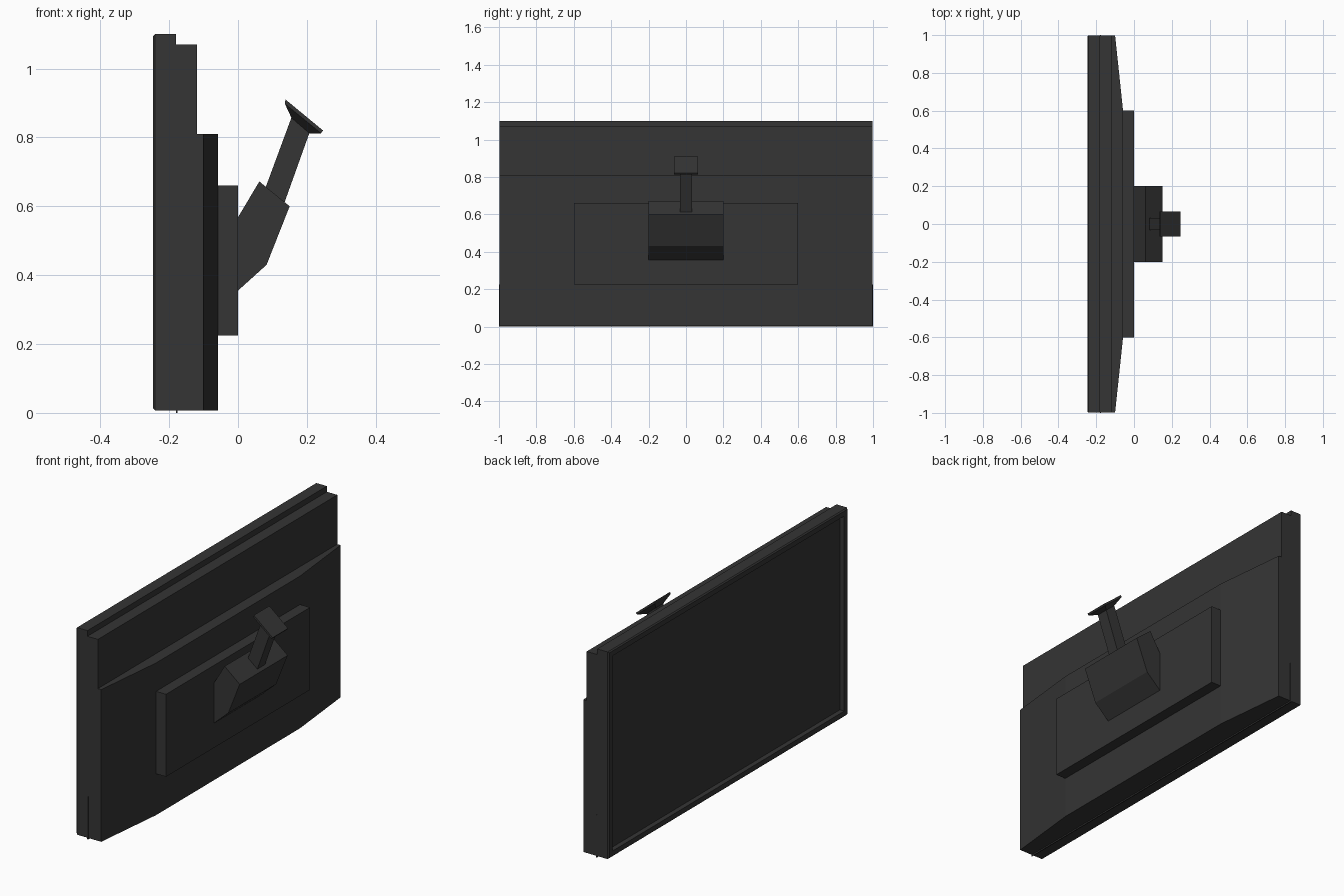
import bpy, bmesh

if "Cube" in bpy.data.objects:
    bpy.data.objects.remove(bpy.data.objects["Cube"])

mat = bpy.data.materials.new("dark_plastic")
mat.diffuse_color = (0.035, 0.035, 0.035, 1)
mat.use_nodes = True
mat.node_tree.nodes["Principled BSDF"].inputs["Base Color"].default_value = mat.diffuse_color


def finish(name, bm, bevel=0):
    bmesh.ops.recalc_face_normals(bm, faces=bm.faces)
    me = bpy.data.meshes.new(name)
    bm.to_mesh(me)
    bm.free()
    ob = bpy.data.objects.new(name, me)
    bpy.context.collection.objects.link(ob)
    me.materials.append(mat)
    if bevel:
        m = ob.modifiers.new("edge", 'BEVEL')
        m.width, m.segments = bevel, 2
    return ob


def loft(name, rings, bevel=0):
    """Skin a chain of closed rings and cap both ends."""
    bm = bmesh.new()
    vs = [[bm.verts.new(p) for p in r] for r in rings]
    n = len(vs[0])
    for a, b in zip(vs, vs[1:]):
        for i in range(n):
            j = (i + 1) % n
            bm.faces.new((a[i], a[j], b[j], b[i]))
    bm.faces.new(vs[0])
    bm.faces.new(vs[-1])
    return finish(name, bm, bevel)


def box(name, x, y, z, bevel=0):
    return loft(name, [[(px, y[0], z[0]), (px, y[1], z[0]),
                        (px, y[1], z[1]), (px, y[0], z[1])] for px in x], bevel)


# Front frame with recessed screen, facing -x
def rect(x, inset):
    y, a, b = 0.998 - inset, 0.007 + inset, 1.1 - inset
    return [(x, -y, a), (x, y, a), (x, y, b), (x, -y, b)]


loft("screen_frame", [rect(-0.18, 0), rect(-0.241, 0), rect(-0.247, 0.006),
                      rect(-0.247, 0.032), rect(-0.225, 0.035)])

# Rear casing and its tapered lower bulge
box("rear_casing", (-0.18, -0.119), (-0.998, 0.998), (0.007, 1.07))
plan = [(-0.125, -0.998), (-0.1, -0.998), (-0.058, -0.6),
        (-0.058, 0.6), (-0.1, 0.998), (-0.125, 0.998)]
loft("rear_bulge", [[(x, y, z) for x, y in plan] for z in (0.007, 0.81)])

# Thin seam trim along the bottom and up both sides
box("bottom_trim", (-0.18, -0.175), (-1, 1), (0, 0.01))
for s, label in ((-1, "left"), (1, "right")):
    box(label + "_trim", (-0.18, -0.175), sorted((s * 0.99, s)), (0, 0.225))

# Wall mount
box("mount_plate", (-0.06, 0), (-0.6, 0.6), (0.225, 0.66))
profile = [(0, 0.355), (0.083, 0.43), (0.15, 0.6), (0.062, 0.672), (0, 0.568)]
loft("mount_block", [[(x, y, z) for x, z in profile] for y in (-0.2, 0.2)])

# Slanted arm flaring into a square foot
sections = [((0.06, 0.60), (0.115, 0.555), 0.032),
            ((0.155, 0.857), (0.207, 0.812), 0.032),
            ((0.136, 0.898), (0.241, 0.812), 0.065),
            ((0.138, 0.91), (0.247, 0.82), 0.065)]
loft("mount_arm", [[(a[0], -w, a[1]), (a[0], w, a[1]),
                    (b[0], w, b[1]), (b[0], -w, b[1])] for a, b, w in sections])
